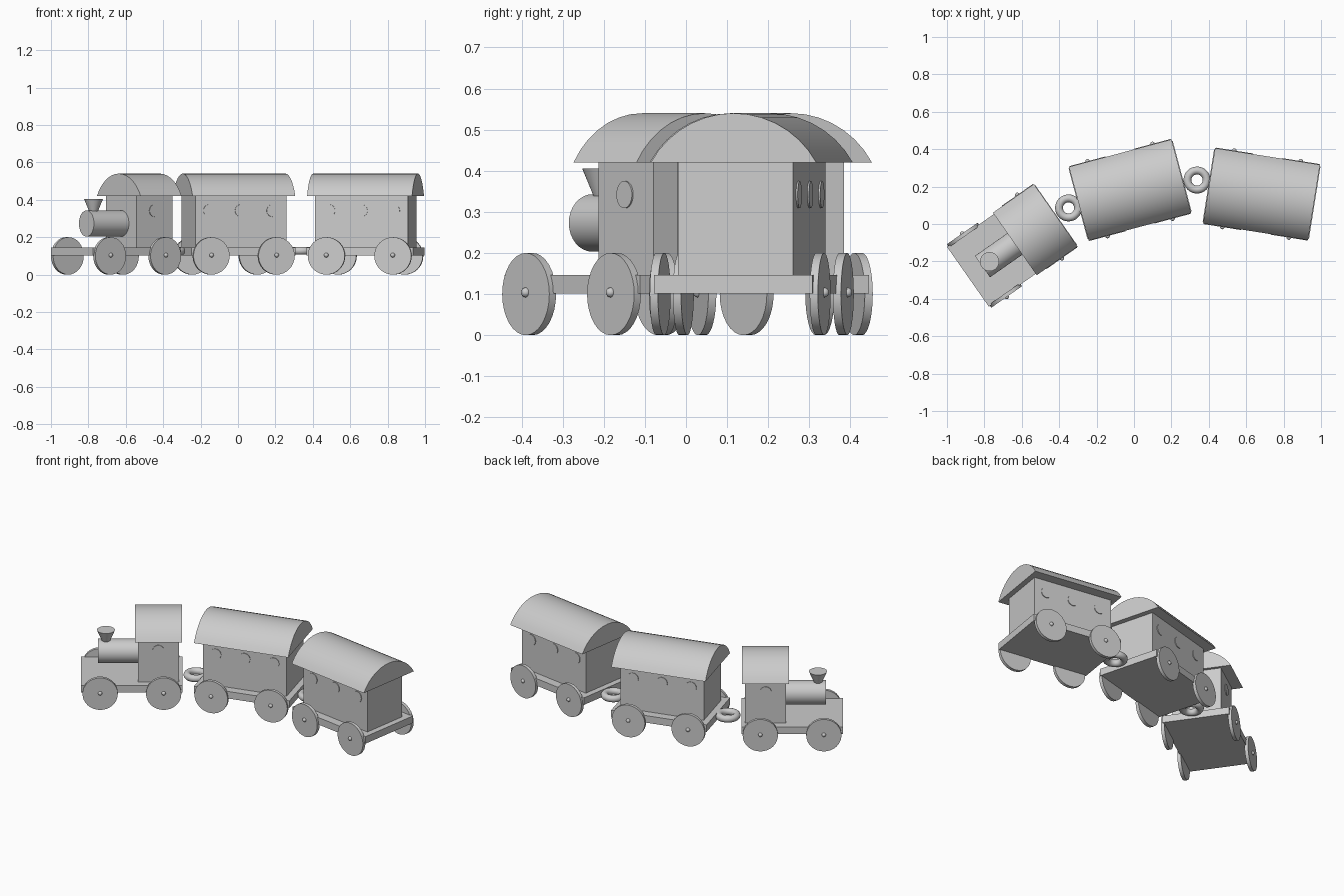
import bpy, bmesh
from math import radians, sin, cos, asin, pi
from mathutils import Matrix, Vector

if "Cube" in bpy.data.objects:
    bpy.data.objects.remove(bpy.data.objects["Cube"])

WHEEL_R = 0.1
DECK_TOP, EAVES = 0.146, 0.42


def finish(name, bm, place, smooth=True):
    mesh = bpy.data.meshes.new(name)
    bmesh.ops.recalc_face_normals(bm, faces=bm.faces)
    bm.to_mesh(mesh)
    bm.free()
    ob = bpy.data.objects.new(name, mesh)
    bpy.context.collection.objects.link(ob)
    ob.matrix_world = place
    if smooth:
        bpy.ops.object.select_all(action='DESELECT')
        ob.select_set(True)
        bpy.context.view_layer.objects.active = ob
        bpy.ops.object.shade_smooth_by_angle(angle=radians(35))
    return ob


def box(name, place, x0, x1, half_width, z0, z1):
    bm = bmesh.new()
    m = Matrix.Translation(((x0 + x1) / 2, 0, (z0 + z1) / 2)) @ Matrix.Diagonal((x1 - x0, 2 * half_width, z1 - z0, 1))
    bmesh.ops.create_cube(bm, size=1, matrix=m)
    return finish(name, bm, place, False)


def rod(name, place, a, b, r1, r2=None, segments=32):
    """Cylinder or cone from point a to point b."""
    a, b = Vector(a), Vector(b)
    turn = (b - a).to_track_quat('Z', 'Y').to_matrix().to_4x4()
    bm = bmesh.new()
    bmesh.ops.create_cone(bm, cap_ends=True, segments=segments, radius1=r1,
                          radius2=r1 if r2 is None else r2, depth=(b - a).length,
                          matrix=Matrix.Translation((a + b) / 2) @ turn)
    return finish(name, bm, place)


def ball(name, place, centre, r):
    bm = bmesh.new()
    bmesh.ops.create_uvsphere(bm, u_segments=16, v_segments=8, radius=r, matrix=Matrix.Translation(centre))
    return finish(name, bm, place)


def arched_roof(name, place, x0, x1, half=0.204, rise=0.12, steps=14):
    """Solid circular-segment vault extruded along the vehicle."""
    r = (half ** 2 + rise ** 2) / (2 * rise)
    a = asin(half / r)
    bm = bmesh.new()
    ring = []
    for i in range(steps + 1):
        t = -a + 2 * a * i / steps
        ring.append(bm.verts.new((x0, r * sin(t), EAVES + rise - r + r * cos(t))))
    face = bm.faces.new(ring)
    ext = bmesh.ops.extrude_face_region(bm, geom=[face], use_keep_orig=True)
    bmesh.ops.translate(bm, vec=(x1 - x0, 0, 0),
                        verts=[g for g in ext['geom'] if isinstance(g, bmesh.types.BMVert)])
    return finish(name, bm, place)


def vehicle(prefix, x, y, angle, body, roof, windows):
    """Deck, wheels, cabin, windows and roof shared by all vehicles."""
    place = Matrix.Translation((x, y, 0)) @ Matrix.Rotation(radians(angle), 4, 'Z')
    box(prefix + "_deck", place, -0.288, 0.288, 0.195, 0.102, DECK_TOP)
    box(prefix + "_body", place, *body, 0.142, DECK_TOP, EAVES)
    arched_roof(prefix + "_roof", place, *roof)
    for side in (-1, 1):
        for wx in (-0.18, 0.18):
            rod(prefix + "_wheel", place, (wx, side * 0.187, WHEEL_R), (wx, side * 0.207, WHEEL_R), WHEEL_R)
            ball(prefix + "_hub", place, (wx, side * 0.207, WHEEL_R + 0.004), 0.012)
        for wx in windows:
            rod(prefix + "_window", place, (wx, side * 0.135, 0.342), (wx, side * 0.146, 0.342), 0.033)
    return place


def coupling_ring(x, y):
    major, minor, n, m = 0.051, 0.021, 32, 14
    bm = bmesh.new()
    rings = [[bm.verts.new(((major + minor * cos(2 * pi * j / m)) * cos(2 * pi * i / n),
                            (major + minor * cos(2 * pi * j / m)) * sin(2 * pi * i / n),
                            minor * sin(2 * pi * j / m))) for j in range(m)] for i in range(n)]
    for i in range(n):
        for j in range(m):
            k, l = (i + 1) % n, (j + 1) % m
            bm.faces.new((rings[i][j], rings[k][j], rings[k][l], rings[i][l]))
    finish("coupling_ring", bm, Matrix.Translation((x, y, 0.127)))


# Locomotive with boiler and funnel
loco = vehicle("locomotive", -0.652, -0.117, 35, (0.035, 0.268), (0.018, 0.285), (0.15,))
rod("boiler", loco, (-0.193, 0, 0.273), (0.05, 0, 0.273), 0.07)
rod("funnel", loco, (-0.147, 0, 0.325), (-0.147, 0, 0.405), 0.018, 0.051)

# Two passenger wagons
for name, x, y, angle in (("middle_wagon", -0.021, 0.182, 15), ("rear_wagon", 0.682, 0.16, -9)):
    vehicle(name, x, y, angle, (-0.252, 0.252), (-0.284, 0.284), (-0.175, 0, 0.175))

# Couplings
coupling_ring(-0.35, 0.086)
coupling_ring(0.337, 0.235)
